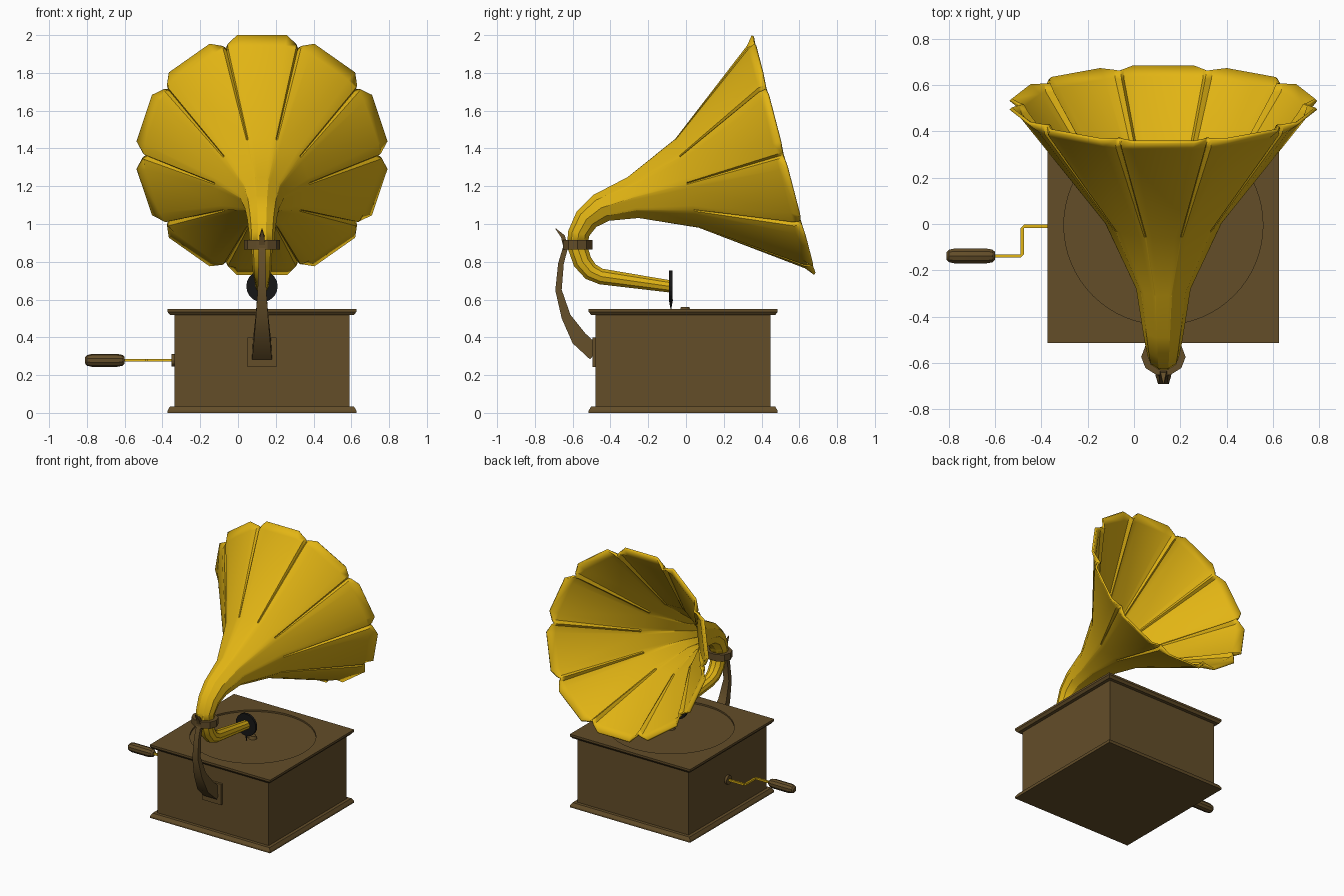
import bpy, bmesh, math
from math import sin, cos, pi, radians
from mathutils import Vector, Matrix

if "Cube" in bpy.data.objects:
    bpy.data.objects.remove(bpy.data.objects["Cube"])

CX, CY = 0.127, -0.015          # centre of the case


def material(name, rgb):
    m = bpy.data.materials.new(name)
    m.diffuse_color = (*rgb, 1)
    m.use_nodes = True
    m.node_tree.nodes["Principled BSDF"].inputs["Base Color"].default_value = m.diffuse_color
    return m


GOLD = material("gold", (0.76, 0.46, 0.007))
WOOD = material("brown wood", (0.125, 0.075, 0.022))
BLACK = material("black", (0.008, 0.008, 0.008))


def finish(name, bm, mat, smooth=None):
    me = bpy.data.meshes.new(name)
    bm.to_mesh(me)
    bm.free()
    me.materials.append(mat)
    ob = bpy.data.objects.new(name, me)
    bpy.context.collection.objects.link(ob)
    if smooth:
        bpy.ops.object.select_all(action='DESELECT')
        ob.select_set(True)
        bpy.context.view_layer.objects.active = ob
        bpy.ops.object.shade_smooth_by_angle(angle=radians(smooth))
    return ob


def loft(name, rings, mat, caps=True, smooth=None):
    """Skin a list of equal-length point rings."""
    bm = bmesh.new()
    vs = [[bm.verts.new(p) for p in r] for r in rings]
    n = len(vs[0])
    for a, b in zip(vs, vs[1:]):
        for j in range(n):
            k = (j + 1) % n
            bm.faces.new((a[j], a[k], b[k], b[j]))
    if caps:
        bm.faces.new(vs[0])
        bm.faces.new(vs[-1])
        bmesh.ops.recalc_face_normals(bm, faces=bm.faces)
    return finish(name, bm, mat, smooth)


def cylinder(name, centre, axis, r1, r2, depth, sides, mat, smooth=None):
    bm = bmesh.new()
    rot = Vector((0, 0, 1)).rotation_difference(Vector(axis)).to_matrix().to_4x4()
    bmesh.ops.create_cone(bm, cap_ends=True, segments=sides, radius1=r1, radius2=r2,
                          depth=depth, matrix=Matrix.Translation(centre) @ rot)
    return finish(name, bm, mat, smooth)


def box(name, centre, size, mat):
    bm = bmesh.new()
    bmesh.ops.create_cube(bm, size=1, matrix=Matrix.Translation(centre) @ Matrix.Diagonal((*size, 1)))
    return finish(name, bm, mat)


# --- case: square mouldings lofted up, then a round recess for the turntable
N = 64
ANG = [2 * pi * i / N for i in range(N)]


def square(h, z):
    s = [h / max(abs(cos(a)), abs(sin(a))) for a in ANG]
    return [(CX + k * cos(a), CY + k * sin(a), z) for k, a in zip(s, ANG)]


def circle(r, z):
    return [(CX + r * cos(a), CY + 0.01 + r * sin(a), z) for a in ANG]


profile = [(.5, 0), (.5, .012), (.487, .034), (.463, .034), (.463, .518),
           (.487, .518), (.5, .535), (.5, .55)]
loft("case", [square(h, z) for h, z in profile] + [circle(.43, .55), circle(.43, .538)], WOOD)
cylinder("spindle", (CX, CY + .01, .548), (0, 0, 1), .03, .022, .024, 12, WOOD)

# --- horn: ten-petal rings swept along a bent axis in the y-z plane
PETAL = (-16.8, -11.5, 11.5, 16.8, 18)


def petal_ring(y, z, tilt, xs, r_corner, r_edge, r_crease):
    t = radians(tilt)
    pts = []
    for k in range(10):
        for off, r in zip(PETAL, (r_edge, r_corner, r_corner, r_edge, r_crease)):
            a = radians(36 * k + off)
            pts.append((CX + xs * r * sin(a), y - r * cos(a) * sin(t), z + r * cos(a) * cos(t)))
    return pts


def plain_ring(y, z, tilt, xs, r):
    """A straight-sided decagon with flats of radius r."""
    return petal_ring(y, z, tilt, xs, *[r / cos(radians(d)) for d in (11.5, 16.8, 18)])


horn = loft("horn", [
    plain_ring(-.575, .89, 90, 1.15, .055),
    plain_ring(-.568, .95, 76, 1.15, .057),
    plain_ring(-.527, 1.025, 52, 1.12, .066),
    plain_ring(-.45, 1.085, 32, 1.08, .080),
    plain_ring(-.28, 1.14, 15, 1, .112),
    petal_ring(.005, 1.215, 15, 1, .248, .252, .249),
    petal_ring(.477, 1.355, 14.6, 1, .622, .624, .596),
    petal_ring(.513, 1.365, 14.6, 1, .669, .632, .616),
], GOLD, caps=False, smooth=30)
sol = horn.modifiers.new("sheet", 'SOLIDIFY')
sol.thickness, sol.offset = 0.014, -1


# --- tone arm: ten-sided tube continuing below the collar
def tube_ring(y, z, tilt, r, xs=1):
    t = radians(tilt)
    return [(CX + xs * r * sin(a), y - r * cos(a) * sin(t), z + r * cos(a) * cos(t))
            for a in (radians(36 * k + 18) for k in range(10))]


loft("tone_arm", [tube_ring(-.087, .67, 172, .034), tube_ring(-.45, .722, 168, .044),
                  tube_ring(-.505, .748, 145, .049), tube_ring(-.548, .80, 118, .053),
                  tube_ring(-.572, .87, 96, .055), tube_ring(-.575, .90, 90, .055)],
     GOLD, smooth=30)
loft("collar", [tube_ring(-.574, z, 90, .082, 1.17) for z in (.865, .915)], WOOD)

# --- sound box and needle
cylinder("sound_box", (CX, -.08, .67), (0, 1, 0), .083, .083, .018, 20, BLACK)
cylinder("needle", (CX, -.08, .574), (0, 0, 1), .002, .011, .05, 8, BLACK)

# --- bracket: tapering curved bar from the case to the collar, curled at its tip
path = [(-.48, .315, .085, .052), (-.567, .395, .085, .044), (-.635, .51, .05, .033),
        (-.675, .65, .034, .023), (-.662, .79, .03, .019), (-.637, .88, .026, .018),
        (-.652, .935, .022, .012), (-.69, .975, .004, .002)]
sections = []
for i, (y, z, th, hw) in enumerate(path):
    p, q = path[max(i - 1, 0)], path[min(i + 1, len(path) - 1)]
    d = Vector((q[0] - p[0], q[1] - p[1])).normalized()
    ny, nz = d.y * th / 2, -d.x * th / 2
    sections.append([(CX + sx * hw, y + s * ny, z + s * nz)
                     for sx, s in ((-1, -1), (1, -1), (1, 1), (-1, 1))])
loft("bracket", sections, WOOD, smooth=30)
box("bracket_plate", (CX, -.485, .32), (.156, .02, .156), WOOD)

# --- crank: escutcheon, bent rod and rounded handle
ZC = .278
cylinder("crank_plate", (-.343, -.01, ZC), (1, 0, 0), .033, .033, .02, 12, WOOD)
rod = [(-.33, -.01), (-.483, -.01), (-.483, -.138), (-.61, -.138)]
R = .007
rings = []
for i, (x, y) in enumerate(rod):
    s = (0, 1, 1, 0)[i]          # mitre the two elbows
    rings.append([(x + s * e * R, y + e * R, ZC + f * R)
                  for e, f in ((-1, -1), (1, -1), (1, 1), (-1, 1))])
loft("crank_rod", rings, GOLD)
loft("crank_handle", [[(x, -.138 + r * cos(a), ZC + r * sin(a))
                       for a in (2 * pi * (k + .5) / 10 for k in range(10))]
                      for x, r in ((-.60, .018), (-.612, .029), (-.64, .034),
                                   (-.775, .034), (-.80, .028), (-.81, .016))],
     WOOD, smooth=30)
